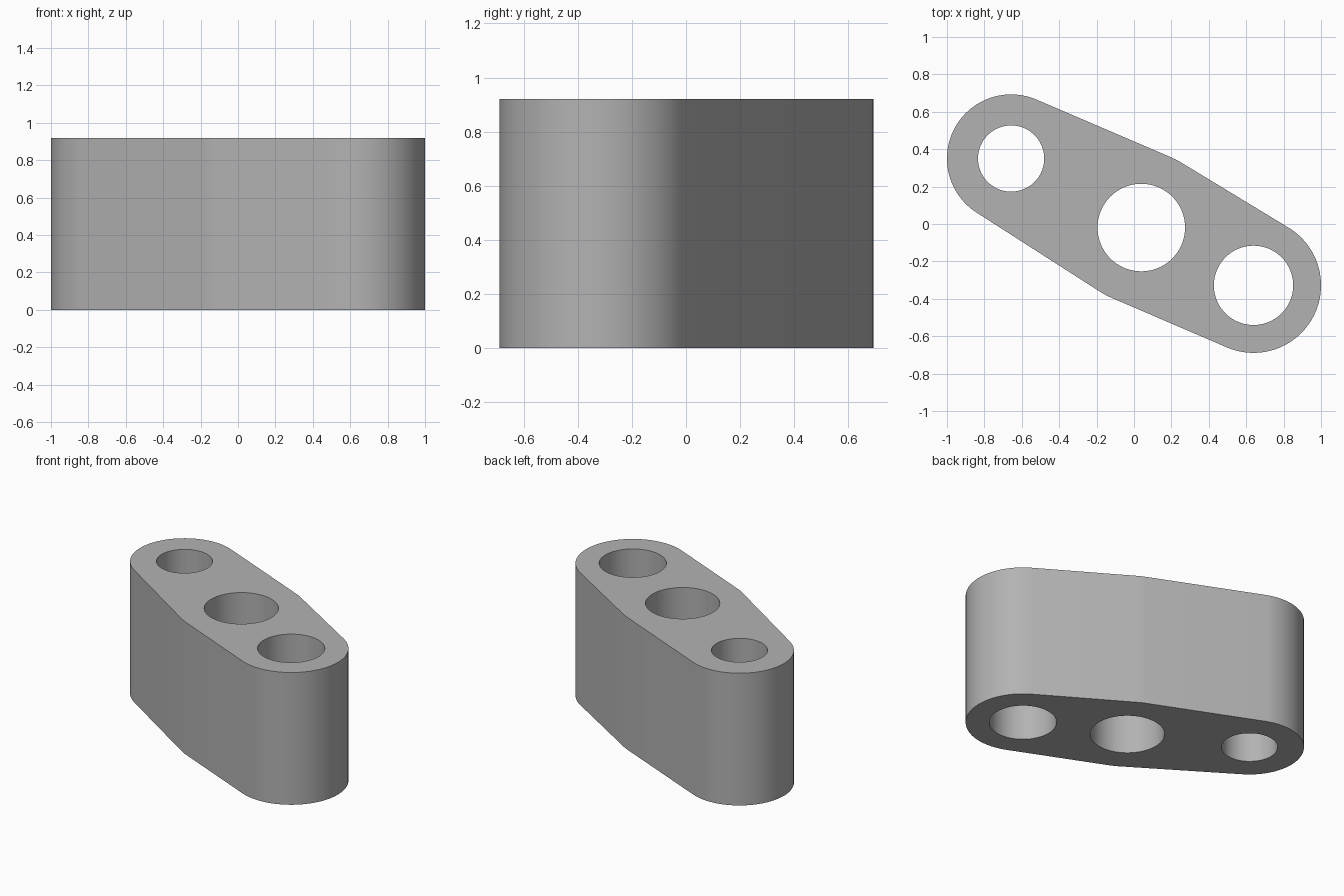
import bpy
import bmesh
from math import cos, sin, tau, radians
from mathutils import Vector

cube = bpy.data.objects.get("Cube")
if cube:
    bpy.data.objects.remove(cube, do_unlink=True)

HEIGHT = 0.92
SEGMENTS = 96
# Each boss: centre x, centre y, outer radius, hole radius
BOSSES = [(-0.657, 0.35, 0.343, 0.177),
          (0.039, -0.019, 0.408, 0.234),
          (0.639, -0.328, 0.361, 0.212)]

grey = bpy.data.materials.new("plain grey")
grey.use_nodes = True
colour = (0.45, 0.45, 0.45, 1)
grey.diffuse_color = colour
grey.node_tree.nodes["Principled BSDF"].inputs["Base Color"].default_value = colour


def ring(x, y, radius):
    """Points of a circle in plan."""
    return [Vector((x + radius * cos(tau * i / SEGMENTS),
                    y + radius * sin(tau * i / SEGMENTS)))
            for i in range(SEGMENTS)]


def convex_outline(points):
    """Anticlockwise outline wrapped tightly around the points."""
    points = sorted(points, key=lambda p: (p.x, p.y))

    def chain(seq):
        out = []
        for p in seq:
            while len(out) > 1 and (out[-1] - out[-2]).cross(p - out[-1]) <= 1e-9:
                out.pop()
            out.append(p)
        return out[:-1]

    return chain(points) + chain(reversed(points))


def prism(name, outline, bottom, top):
    """Upright solid with the given plan outline."""
    bm = bmesh.new()
    face = bm.faces.new([bm.verts.new((p.x, p.y, bottom)) for p in outline])
    raised = bmesh.ops.extrude_face_region(bm, geom=[face])["geom"]
    bmesh.ops.translate(bm, vec=(0, 0, top - bottom),
                        verts=[v for v in raised if isinstance(v, bmesh.types.BMVert)])
    bmesh.ops.recalc_face_normals(bm, faces=bm.faces)
    mesh = bpy.data.meshes.new(name)
    bm.to_mesh(mesh)
    bm.free()
    mesh.materials.append(grey)
    obj = bpy.data.objects.new(name, mesh)
    bpy.context.collection.objects.link(obj)
    return obj


# Link body wrapped around the three bosses
outline = convex_outline([p for x, y, r, hole in BOSSES for p in ring(x, y, r)])
body = prism("link_body", outline, 0, HEIGHT)
bpy.ops.object.select_all(action="DESELECT")
body.select_set(True)
bpy.context.view_layer.objects.active = body

# Through holes
for x, y, r, hole in BOSSES:
    cutter = prism("hole_cutter", ring(x, y, hole), -0.1, HEIGHT + 0.1)
    cutter.hide_render = True
    cut = body.modifiers.new("hole", "BOOLEAN")
    cut.operation = "DIFFERENCE"
    cut.solver = "EXACT"
    cut.object = cutter
    bpy.ops.object.modifier_apply(modifier=cut.name)
    bpy.data.objects.remove(cutter, do_unlink=True)

# Smooth walls with crisp rims
bpy.ops.object.shade_smooth_by_angle(angle=radians(30))
